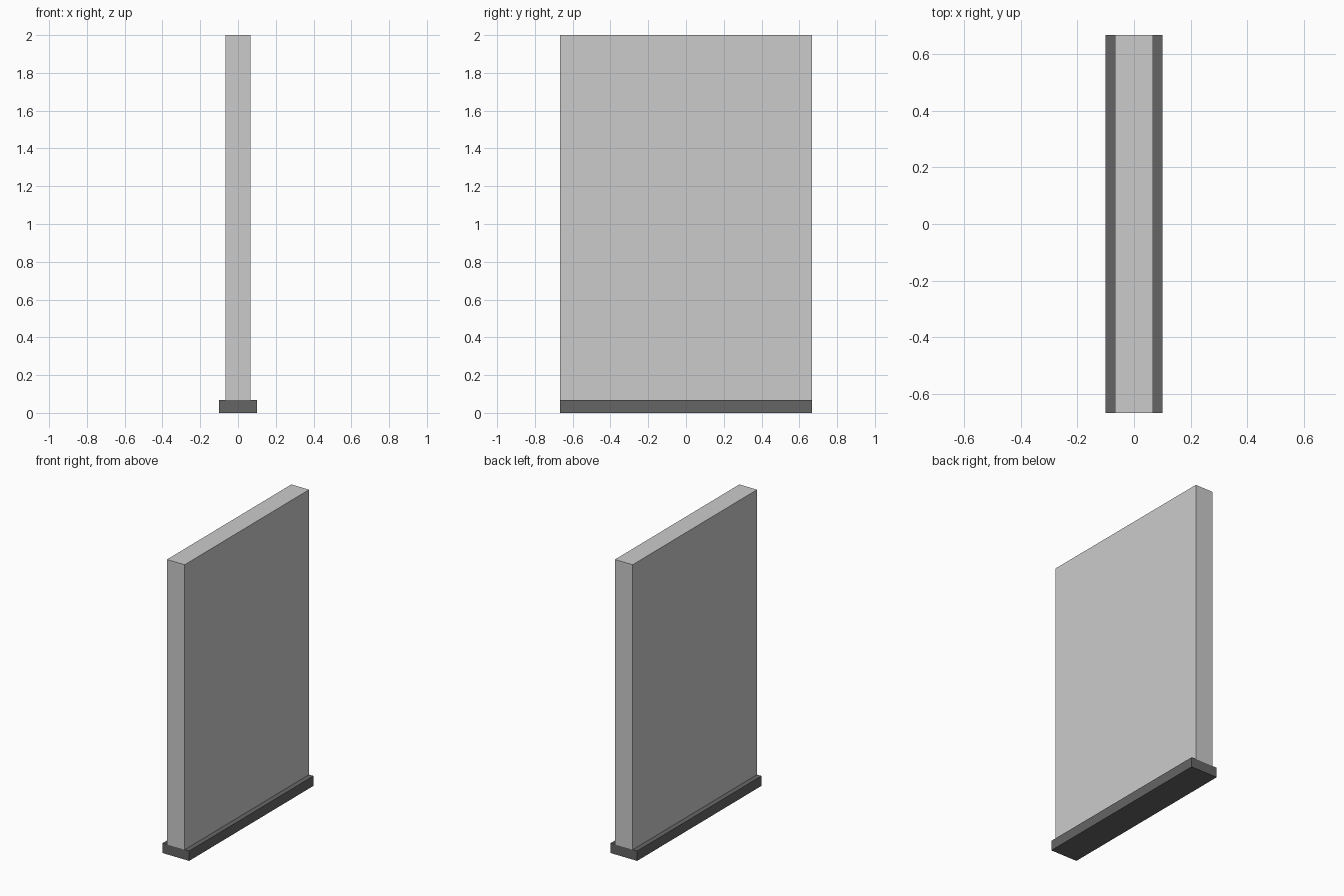
import bpy

if "Cube" in bpy.data.objects:
    bpy.data.objects.remove(bpy.data.objects["Cube"])


def box(name, width, depth, z0, z1):
    """Centred box spanning z0 to z1, with its size applied to the mesh."""
    bpy.ops.mesh.primitive_cube_add(size=1, location=(0, 0, (z0 + z1) / 2))
    obj = bpy.context.object
    obj.name = name
    obj.scale = (width, depth, z1 - z0)
    bpy.ops.object.transform_apply(location=False, rotation=False, scale=True)
    return obj


LENGTH = 1.333
BASE_TOP = 0.067

# Upright wall slab resting on the skirting
box("wall_panel", 0.133, LENGTH, BASE_TOP, 2.0)

# Wider, darker skirting along the floor
base = box("base_skirting", 0.2, LENGTH, 0.0, BASE_TOP)
dark = bpy.data.materials.new("dark_grey")
dark.diffuse_color = (0.13, 0.13, 0.13, 1)
dark.use_nodes = True
dark.node_tree.nodes["Principled BSDF"].inputs["Base Color"].default_value = dark.diffuse_color
base.data.materials.append(dark)
